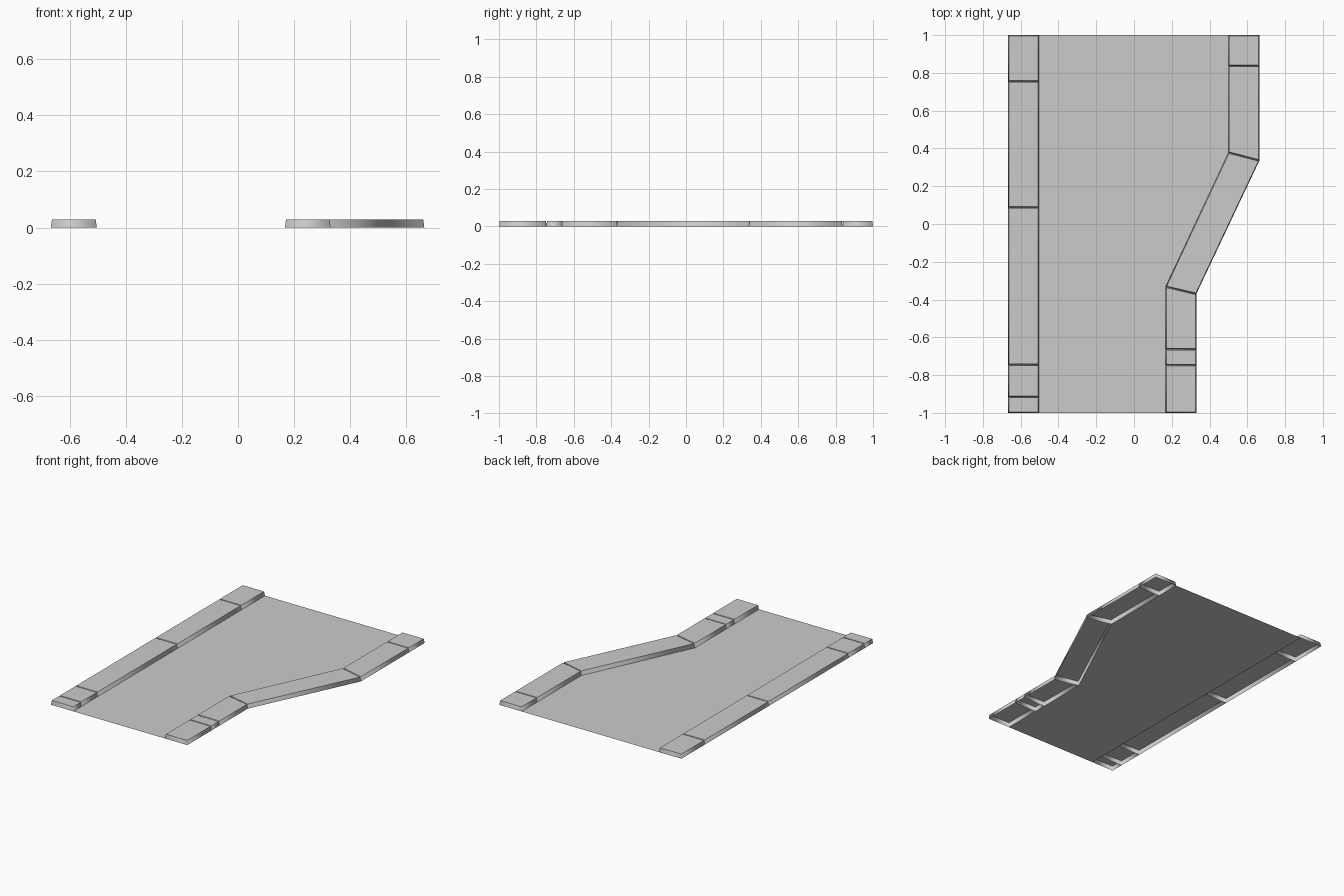
import bpy
import bmesh

cube = bpy.data.objects.get("Cube")
if cube:
    bpy.data.objects.remove(cube, do_unlink=True)

HEIGHT, BATTER = 0.028, 0.004

grey = bpy.data.materials.new("concrete_grey")
grey.use_nodes = True
colour = (0.6, 0.6, 0.6, 1)
grey.diffuse_color = colour
grey.node_tree.nodes["Principled BSDF"].inputs["Base Color"].default_value = colour


def flat_piece(name, outline, raised=False):
    """Flat face from an outline; raised pieces become hollow tapered stones."""
    bm = bmesh.new()
    face = bm.faces.new([bm.verts.new((x, y, 0)) for x, y in outline])
    face.normal_update()
    if face.normal.z < 0:
        face.normal_flip()
    if raised:
        ring = bmesh.ops.inset_individual(
            bm, faces=[face], thickness=BATTER, depth=HEIGHT, use_even_offset=True)
        # rounded shading on the sides, flat on top
        for side in ring["faces"]:
            side.smooth = True
    mesh = bpy.data.meshes.new(name)
    bm.to_mesh(mesh)
    bm.free()
    mesh.materials.append(grey)
    obj = bpy.data.objects.new(name, mesh)
    bpy.context.collection.objects.link(obj)
    return obj


def kerb(name, joints):
    """One stone between each pair of joints (inner x, inner y, outer x, outer y)."""
    for i, (a, b) in enumerate(zip(joints, joints[1:])):
        flat_piece(f"{name}_{i + 1}", [a[:2], a[2:], b[2:], b[:2]], raised=True)


# Straight kerb on the right
right_in, right_out = -0.503, -0.667
kerb("right_kerb_stone",
     [(right_in, y, right_out, y) for y in (-1, -0.915, -0.745, 0.088, 0.755, 1)])

# Kerb on the left, stepping outward through a slanted stone
near_in, near_out, far_in, far_out = 0.167, 0.33, 0.5, 0.664
left_joints = [(near_in, y, near_out, y) for y in (-1, -0.747, -0.663)]
left_joints += [(near_in, -0.332, near_out, -0.37), (far_in, 0.378, far_out, 0.336)]
left_joints += [(far_in, y, far_out, y) for y in (0.837, 1)]
kerb("left_kerb_stone", left_joints)

# Road surface between the kerbs
flat_piece("road_surface",
           [(right_in, -1)] + [j[:2] for j in left_joints] + [(right_in, 1)])
